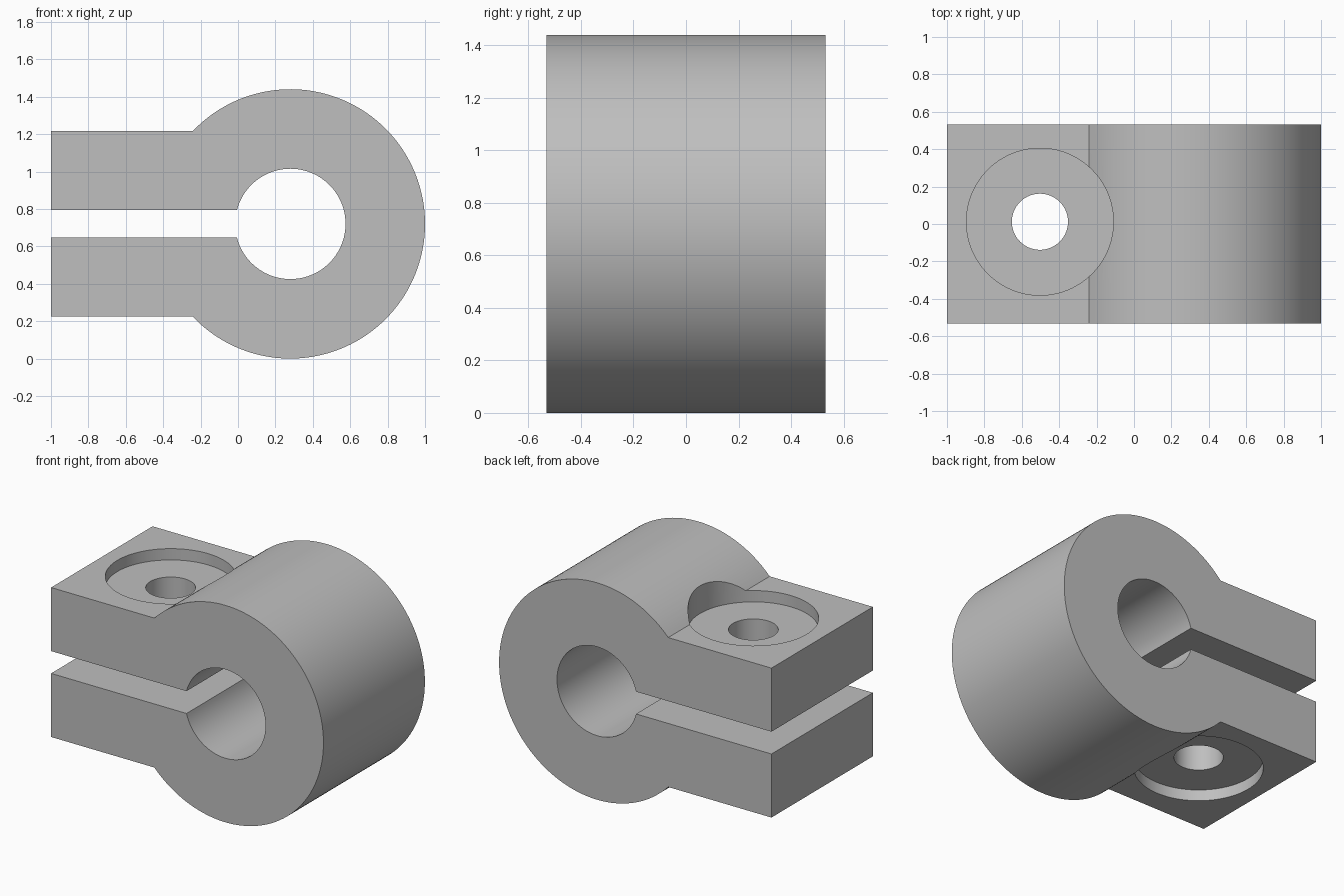
import bpy, bmesh, math

cube = bpy.data.objects.get("Cube")
if cube:
    bpy.data.objects.remove(cube)

CX, CZ = 0.28, 0.72              # bore axis
OUTER, BORE = 0.72, 0.295        # ring radii
ARM, SLOT = 0.496, 0.074         # half heights of the arms and the slot
DEPTH = 0.532                    # half depth along y
BOLT_X, BOLT_Y = -0.503, 0.012   # bolt axis
BOLT_R, SEAT_R, SEAT_DEPTH = 0.15, 0.393, 0.075

grey = bpy.data.materials.new("grey_metal")
grey.use_nodes = True
colour = (0.52, 0.52, 0.52, 1)
grey.diffuse_color = colour
grey.node_tree.nodes["Principled BSDF"].inputs["Base Color"].default_value = colour


def arc(radius, half_height, steps):
    """Points from the lower junction, round the +x side, to the upper one."""
    end = math.pi - math.asin(half_height / radius)
    angles = [-end + 2 * end * i / steps for i in range(steps + 1)]
    return [(CX + radius * math.cos(a), CZ + radius * math.sin(a)) for a in angles]


# Split clamp: one outline extruded through the depth
outline = [(-1, CZ - ARM)] + arc(OUTER, ARM, 128) + [(-1, CZ + ARM), (-1, CZ + SLOT)]
outline += arc(BORE, SLOT, 96)[::-1] + [(-1, CZ - SLOT)]
bm = bmesh.new()
face = bm.faces.new([bm.verts.new((x, -DEPTH, z)) for x, z in outline])
extruded = bmesh.ops.extrude_face_region(bm, geom=[face])["geom"]
bmesh.ops.translate(bm, vec=(0, 2 * DEPTH, 0),
                    verts=[v for v in extruded if isinstance(v, bmesh.types.BMVert)])
bmesh.ops.recalc_face_normals(bm, faces=bm.faces)
mesh = bpy.data.meshes.new("split_clamp")
bm.to_mesh(mesh)
bm.free()
mesh.materials.append(grey)
clamp = bpy.data.objects.new("split_clamp", mesh)
bpy.context.collection.objects.link(clamp)


def cut(name, radius, low, high):
    """Cut a vertical round hole on the bolt axis."""
    bpy.ops.mesh.primitive_cylinder_add(vertices=96, radius=radius, depth=high - low,
                                        location=(BOLT_X, BOLT_Y, (low + high) / 2))
    cutter = bpy.context.object
    cutter.name = name
    cutter.data.materials.append(grey)
    mod = clamp.modifiers.new(name, "BOOLEAN")
    mod.operation, mod.solver, mod.object = "DIFFERENCE", "EXACT", cutter
    bpy.ops.object.select_all(action="DESELECT")
    bpy.context.view_layer.objects.active = clamp
    clamp.select_set(True)
    bpy.ops.object.modifier_apply(modifier=name)
    bpy.data.objects.remove(cutter)


# Bolt hole and the round seats above and below
cut("bolt_hole", BOLT_R, -0.5, 2)
cut("upper_seat", SEAT_R, CZ + ARM - SEAT_DEPTH, 2)
cut("lower_seat", SEAT_R, -0.5, CZ - ARM + SEAT_DEPTH)

bpy.ops.object.shade_smooth_by_angle(angle=math.radians(25))
